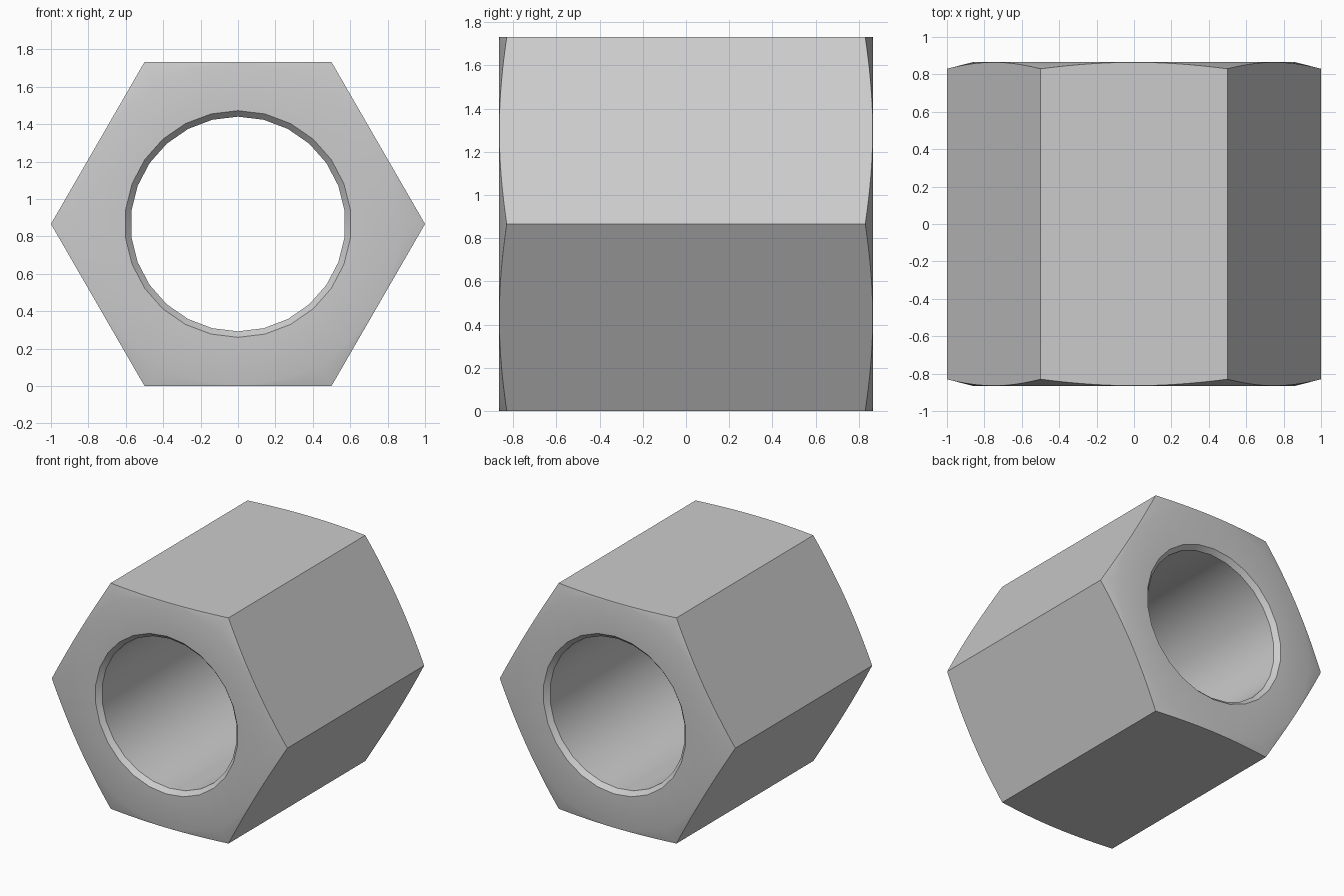
import bpy, bmesh
from math import cos, sin, pi, radians, sqrt, tan

if "Cube" in bpy.data.objects:
    bpy.data.objects.remove(bpy.data.objects["Cube"])

APOTHEM = sqrt(3) / 2        # hexagon with corner radius 1
HALF = APOTHEM               # half length along y
BORE, MOUTH = 0.574, 0.606   # bore radius and countersunk mouth radius
SINK = 0.034                 # countersink depth
FLAT = 0.86                  # radius where the corner chamfer starts
BORE_N = 26                  # sides of the bore
STEP = 6                     # rim points per bore side
RIM_N = BORE_N * STEP        # also divisible by the six hexagon sides
SIDE = RIM_N // 6

bm = bmesh.new()


def point(r, a, y):
    return bm.verts.new((r * cos(a), y, APOTHEM + r * sin(a)))


def bore_ring(r, y):
    # starts half a rim group round, so a vertex sits at the very top
    return [point(r, 2 * pi * (k + 0.5) / BORE_N, y) for k in range(BORE_N)]


def strip(a, b):
    n = len(a)
    for i in range(n):
        j = (i + 1) % n
        bm.faces.new((a[i], a[j], b[j], b[i]))


def end(sign):
    # chamfered hexagon outline, flat ring, countersink
    outer, rim = [], []
    for i in range(RIM_N):
        a = 2 * pi * i / RIM_N
        r = APOTHEM / cos(a % (pi / 3) - pi / 6)
        outer.append(point(r, a, sign * (HALF - (r - FLAT) * tan(radians(14.5)))))
        rim.append(point(FLAT, a, sign * HALF))
    mouth = bore_ring(MOUTH, sign * HALF)
    inner = bore_ring(BORE, sign * (HALF - SINK))
    strip(outer, rim)
    for k in range(BORE_N):
        s = k * STEP + STEP // 2
        arc = [rim[(s + i) % RIM_N] for i in range(STEP + 1)]
        bm.faces.new(arc + [mouth[(k + 1) % BORE_N], mouth[k]])
    strip(mouth, inner)
    return outer, inner


front_outer, front_inner = end(-1)
back_outer, back_inner = end(1)

# bore wall
strip(front_inner, back_inner)

# six flat sides
for s in range(6):
    ids = [(s * SIDE + i) % RIM_N for i in range(SIDE + 1)]
    bm.faces.new([front_outer[i] for i in ids] + [back_outer[i] for i in reversed(ids)])

bmesh.ops.recalc_face_normals(bm, faces=bm.faces[:])
mesh = bpy.data.meshes.new("hex_nut")
bm.to_mesh(mesh)
bm.free()

nut = bpy.data.objects.new("hex_nut", mesh)
bpy.context.collection.objects.link(nut)
bpy.context.view_layer.objects.active = nut
nut.select_set(True)
bpy.ops.object.shade_smooth_by_angle(angle=radians(30))
